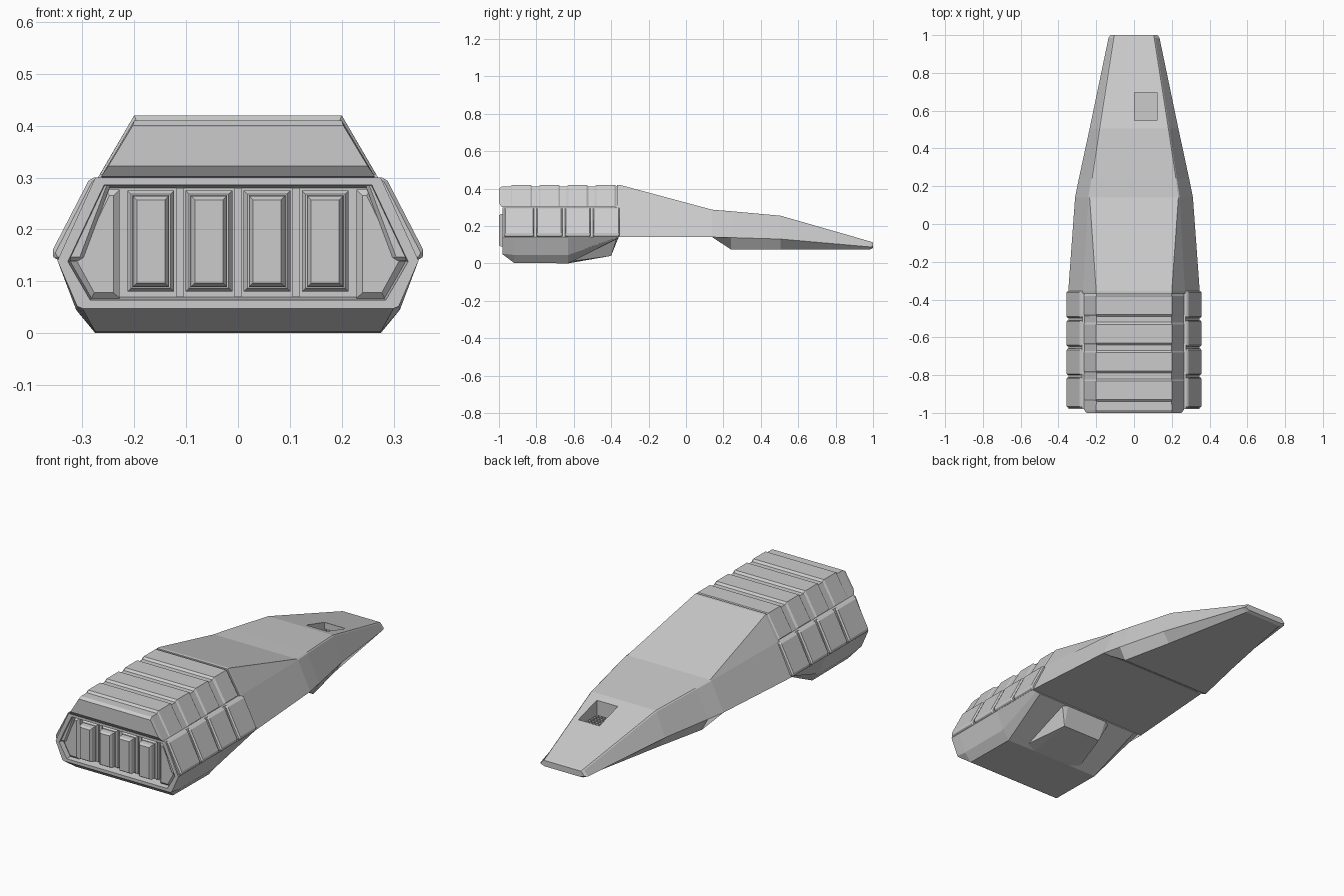
import bpy, bmesh

if "Cube" in bpy.data.objects:
    bpy.data.objects.remove(bpy.data.objects["Cube"])


def make(name, bm):
    bmesh.ops.recalc_face_normals(bm, faces=bm.faces)
    me = bpy.data.meshes.new(name)
    bm.to_mesh(me)
    bm.free()
    ob = bpy.data.objects.new(name, me)
    bpy.context.collection.objects.link(ob)
    return ob


def rings(name, data):
    """Skin closed rings of (x, z) points at successive y, capped at both ends."""
    bm = bmesh.new()
    loops = [[bm.verts.new((x, y, z)) for x, z in pts] for y, pts in data]
    n = len(loops[0])
    for a, b in zip(loops, loops[1:]):
        for i in range(n):
            j = (i + 1) % n
            bm.faces.new((a[i], a[j], b[j], b[i]))
    bm.faces.new(loops[0])
    bm.faces.new(loops[-1])
    return make(name, bm)


def loft(name, data):
    """Skin half sections mirrored across x = 0."""
    return rings(name, [(y, h + [(-x, z) for x, z in reversed(h)]) for y, h in data])


def box(x0, x1, z0, z1):
    return [(x0, z0), (x1, z0), (x1, z1), (x0, z1)]


def side(pts, s):
    return [(s * x, z) for x, z in pts]


def bevel(ob, w):
    m = ob.modifiers.new("bevel", 'BEVEL')
    m.width = w
    m.segments = 1


def cut(ob, cutter):
    m = ob.modifiers.new("cut", 'BOOLEAN')
    m.operation = 'DIFFERENCE'
    m.object = cutter
    m.solver = 'EXACT'
    cutter.hide_render = True
    cutter.hide_viewport = True
    cutter.display_type = 'WIRE'


# forward hull tapering to the nose
hull = loft("forward_hull", [
    (-.37, [(.31, .14), (.348, .14), (.27, .30), (.2, .42)]),
    (-.355, [(.31, .14), (.348, .14), (.27, .30), (.2, .42)]),
    (.14, [(.27, .14), (.312, .14), (.242, .283), (.235, .287)]),
    (.24, [(.258, .075), (.292, .138), (.227, .275), (.222, .279)]),
    (.505, [(.2, .075), (.235, .13), (.187, .25), (.182, .255)]),
    (.985, [(.105, .075), (.135, .088), (.112, .112), (.107, .117)]),
    (1.0, [(.10, .082), (.125, .09), (.11, .108), (.105, .112)])])

# sunken bay in the nose with a gridded floor
cut(hull, rings("nose_bay_cutter", [(.548, box(.003, .122, .165, .32)),
                                    (.697, box(.003, .122, .165, .32))]))
for i in range(6):
    for j in range(7):
        x, y = .008 + i * .019, .556 + j * .02
        rings("bay_floor_tile", [(y, box(x, x + .013, .16, .171)),
                                 (y + .013, box(x, x + .013, .16, .171))])

# engine block with chamfered belly and front ramp
block = loft("engine_block", [
    (-.98, [(.300, .048), (.31, .052), (.348, .14), (.275, .30)]),
    (-.92, [(.275, .003), (.312, .045), (.348, .14), (.275, .30)]),
    (-.63, [(.275, 0), (.312, .045), (.348, .14), (.275, .30)]),
    (-.36, [(.30, .135), (.325, .137), (.348, .14), (.27, .30)])])
opening = [(.285, .064), (.328, .138), (.258, .286)]
cut(block, loft("engine_opening_cutter", [(-1.05, opening), (-.98, opening),
        (-.935, [(.28, .07), (.32, .138), (.252, .28)])]))

# wedge under the belly
bm = bmesh.new()
for s in (-1, 1):
    for p in ((.11, -.63, 0), (.11, -.4, .04), (.12, -.36, .14),
              (.18, -.66, .004), (.15, -.37, .14), (.12, -.63, .03)):
        bm.verts.new((s * p[0], p[1], p[2]))
bmesh.ops.convex_hull(bm, input=bm.verts)
make("belly_wedge", bm)

# four thrusters and dividing bars
for k in range(4):
    c = -.168 + k * .112
    rings("thruster_frame", [(-.92, box(c - .045, c + .045, .08, .275)),
                             (-.955, box(c - .045, c + .045, .08, .275)),
                             (-.965, box(c - .038, c + .038, .087, .268))])
    rings("thruster_core", [(-.95, box(c - .036, c + .036, .088, .266)),
                            (-.99, box(c - .034, c + .034, .09, .264)),
                            (-1.0, box(c - .027, c + .027, .097, .257))])
for k in range(3):
    c = -.112 + k * .112
    rings("divider_bar", [(-.92, box(c - .007, c + .007, .07, .28)),
                          (-.95, box(c - .007, c + .007, .07, .28))])

# corner panels beside the thrusters and armour along both flanks
corner = [(.228, .067), (.283, .067), (.323, .138), (.255, .277), (.228, .277)]
inner = [(.24, .078), (.277, .078), (.31, .138), (.248, .265), (.24, .265)]
armour = [(.30, .14), (.352, .14), (.36, .155), (.285, .30), (.24, .30)]
for s in (-1, 1):
    rings("corner_panel", [(-.92, side(corner, s)), (-.955, side(corner, s)),
                           (-.965, side(inner, s))])
    for y0, y1 in ((-.972, -.812), (-.8, -.66), (-.648, -.51), (-.498, -.355)):
        bevel(rings("flank_armour", [(y0, side(armour, s)), (y1, side(armour, s))]), .007)

# upper deck with four raised bands
deck = [(.262, .30), (.197, .41)]
loft("upper_deck", [(-1.0, [(.250, .322), (.203, .40)]),
                    (-.985, [(.264, .302), (.2, .41)]), (-.36, deck)])
for k in range(4):
    y = -.935 + k * .15
    low, high = [(.258, .305), (.196, .409)], [(.266, .306), (.2, .42)]
    loft("deck_band", [(y - .006, low), (y + .006, high), (y + .104, high), (y + .116, low)])
